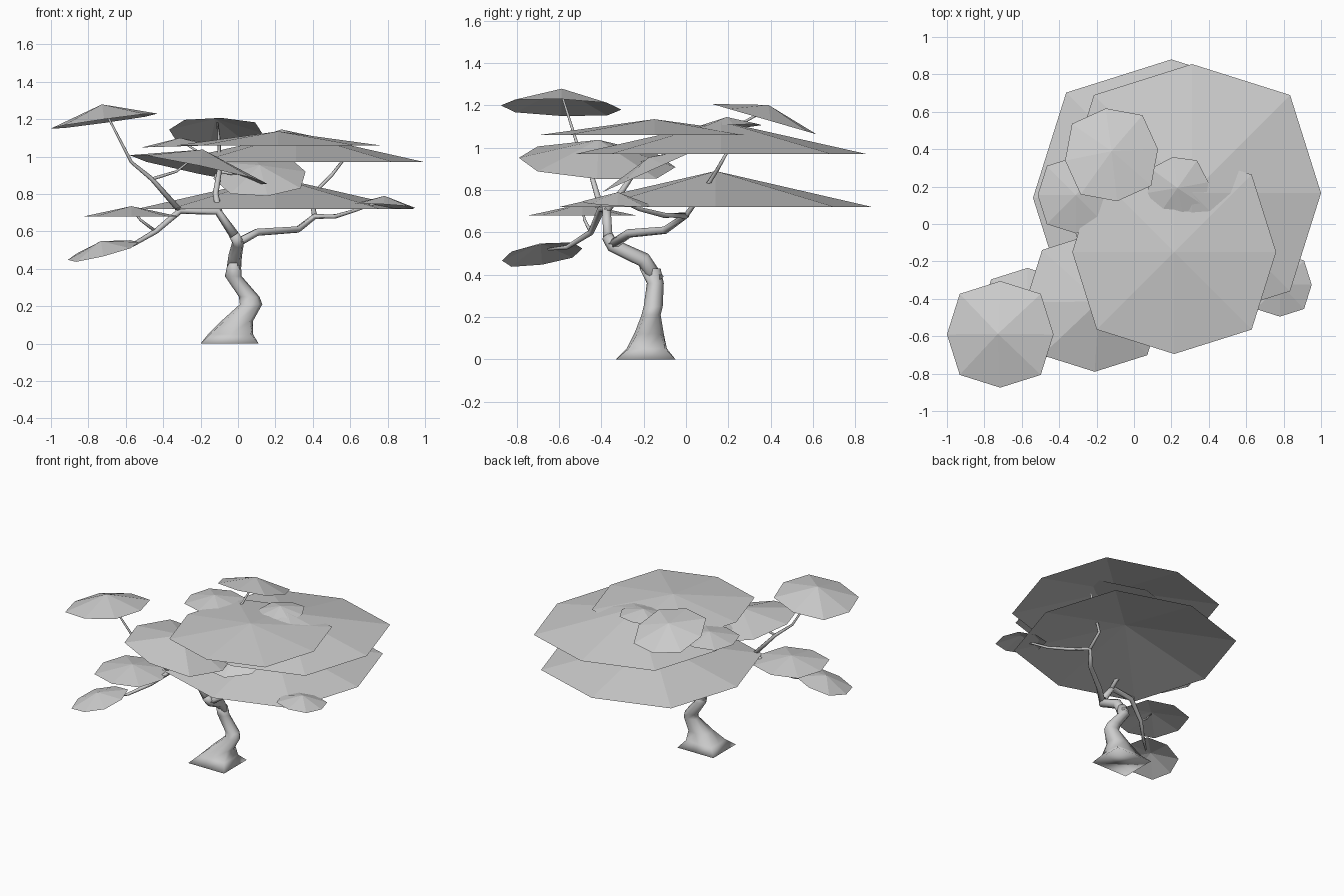
import bpy, bmesh, math
from mathutils import Vector

if "Cube" in bpy.data.objects:
    bpy.data.objects.remove(bpy.data.objects["Cube"])

GREY = (0.6, 0.6, 0.6, 1)
grey = bpy.data.materials.new("light_grey")
grey.use_nodes = True
grey.diffuse_color = GREY
grey.node_tree.nodes["Principled BSDF"].inputs["Base Color"].default_value = GREY


def finish(bm, name, smooth):
    bmesh.ops.recalc_face_normals(bm, faces=bm.faces)
    for f in bm.faces:
        f.smooth = smooth
    mesh = bpy.data.meshes.new(name)
    bm.to_mesh(mesh)
    bm.free()
    mesh.materials.append(grey)
    obj = bpy.data.objects.new(name, mesh)
    bpy.context.collection.objects.link(obj)
    return obj


def canopy(name, centre, radius, height, slope=(0, 0), twist=0):
    """Open eight-sided shallow cone, tilted by a slope in x and y."""
    bm = bmesh.new()
    c = Vector(centre)
    normal = Vector((-slope[0], -slope[1], 1)).normalized()
    apex = bm.verts.new(c + normal * height)
    rim = []
    for i in range(8):
        a = i * math.pi / 4 + math.radians(twist)
        r = radius * (1.075 if i % 2 else 1)
        dx, dy = r * math.cos(a), r * math.sin(a)
        rim.append(bm.verts.new(c + Vector((dx, dy, slope[0] * dx + slope[1] * dy))))
    for i in range(8):
        bm.faces.new((apex, rim[i], rim[(i + 1) % 8]))
    finish(bm, name, False)


def skin_rings(bm, rings):
    for low, high in zip(rings, rings[1:]):
        n = len(low)
        for i in range(n):
            j = (i + 1) % n
            bm.faces.new((low[i], low[j], high[j], high[i]))
    bm.faces.new(rings[0][::-1])
    bm.faces.new(rings[-1])


def branch(name, points, r0, r1, sides=6):
    """Tapered tube along a bent path."""
    bm = bmesh.new()
    pts = [Vector(p) for p in points]
    last = len(pts) - 1
    rings = []
    for k, p in enumerate(pts):
        along = pts[min(k + 1, last)] - pts[max(k - 1, 0)]
        turn = Vector((0, 0, 1)).rotation_difference(along.normalized())
        r = r0 + (r1 - r0) * k / last
        angles = [2 * math.pi * i / sides for i in range(sides)]
        rings.append([bm.verts.new(p + turn @ Vector((r * math.cos(a), r * math.sin(a), 0)))
                      for a in angles])
    skin_rings(bm, rings)
    finish(bm, name, True)


# Flared square root that rounds into a crooked trunk: x, y, z, half width, half depth, squareness
SECTIONS = [
    (-.045, -.19, 0, .155, .14, 1),
    (-.04, -.185, .05, .12, .095, .7),
    (-.005, -.175, .12, .085, .07, .3),
    (.07, -.165, .21, .06, .045, 0),
    (.06, -.155, .25, .055, .045, 0),
    (-.025, -.145, .36, .045, .04, 0),
    (-.02, -.17, .43, .035, .05, 0),
]
bm = bmesh.new()
rings = []
for x, y, z, w, d, square in SECTIONS:
    ring = []
    for i in range(8):
        a = i * math.pi / 4
        k = 1 + square * (math.sqrt(2) - 1) * (i % 2)
        ring.append(bm.verts.new((x + w * k * math.cos(a), y + d * k * math.sin(a), z)))
    rings.append(ring)
skin_rings(bm, rings)
finish(bm, "trunk", True)
branch("upper_trunk", [(-.025, -.14, .37), (-.015, -.2, .47), (0, -.35, .54), (-.02, -.37, .58)], .04, .028, 8)

# Main limbs
branch("right_limb", [(-.02, -.37, .58), (-.11, -.375, .71), (-.31, -.4, .71),
                      (-.44, -.45, .6), (-.56, -.56, .53), (-.66, -.65, .52)], .026, .007)
branch("left_limb", [(0, -.35, .54), (.1, -.27, .595), (.32, -.1, .61), (.41, 0, .68),
                     (.52, -.1, .68), (.62, -.22, .71), (.76, -.33, .76)], .024, .007)
branch("centre_limb", [(-.1, -.375, .7), (-.12, -.3, .8), (-.1, -.22, .92), (-.1, -.05, .98),
                       (-.1, .2, 1.08), (-.11, .38, 1.18)], .018, .006)

# Twigs reaching the leaf pads
branch("high_twig", [(-.31, -.4, .71), (-.46, -.45, .88), (-.57, -.5, .97), (-.72, -.59, 1.26)], .016, .005)
branch("pad_twig", [(-.46, -.45, .88), (-.33, -.43, .92), (-.23, -.42, 1.0)], .009, .005)
branch("low_twig", [(-.44, -.45, .6), (-.52, -.48, .66), (-.57, -.49, .72)], .009, .005)
branch("back_twig", [(.41, 0, .68), (.39, .08, .79), (.5, .15, .9), (.57, .2, .99)], .014, .007)
branch("inner_twig", [(-.1, -.22, .92), (.02, -.18, .9), (.1, -.16, .92)], .009, .005)
branch("side_twig", [(-.1, -.05, .98), (-.22, .08, 1.03), (-.3, .15, 1.08)], .009, .005)

# Leaf pads
canopy("broad_lower_canopy", (.2, .14, .72), .74, .17)
canopy("broad_middle_canopy", (.31, .165, .97), .69, .155)
canopy("broad_top_canopy", (.215, -.15, 1.06), .545, .075)
canopy("high_right_canopy", (-.715, -.59, 1.19), .285, .09, (.14, -.035))
canopy("back_canopy", (-.12, .37, 1.135), .25, .07, (0, -.29), 7)
canopy("small_peak_canopy", (.235, .195, 1.1), .165, .045, (.05, .05), 10)
canopy("side_canopy", (-.31, .155, 1.055), .205, .045, (.03, 0))
canopy("front_canopy", (-.21, -.42, .93), .37, .11, (-.21, -.06))
canopy("inner_canopy", (.115, -.15, .9), .25, .06, (0, .45), 10)
canopy("low_right_canopy", (-.57, -.49, .68), .255, .055)
canopy("lowest_right_canopy", (-.72, -.68, .495), .19, .055, (.25, .15))
canopy("low_left_canopy", (.78, -.325, .735), .17, .055, (-.06, -.06))
